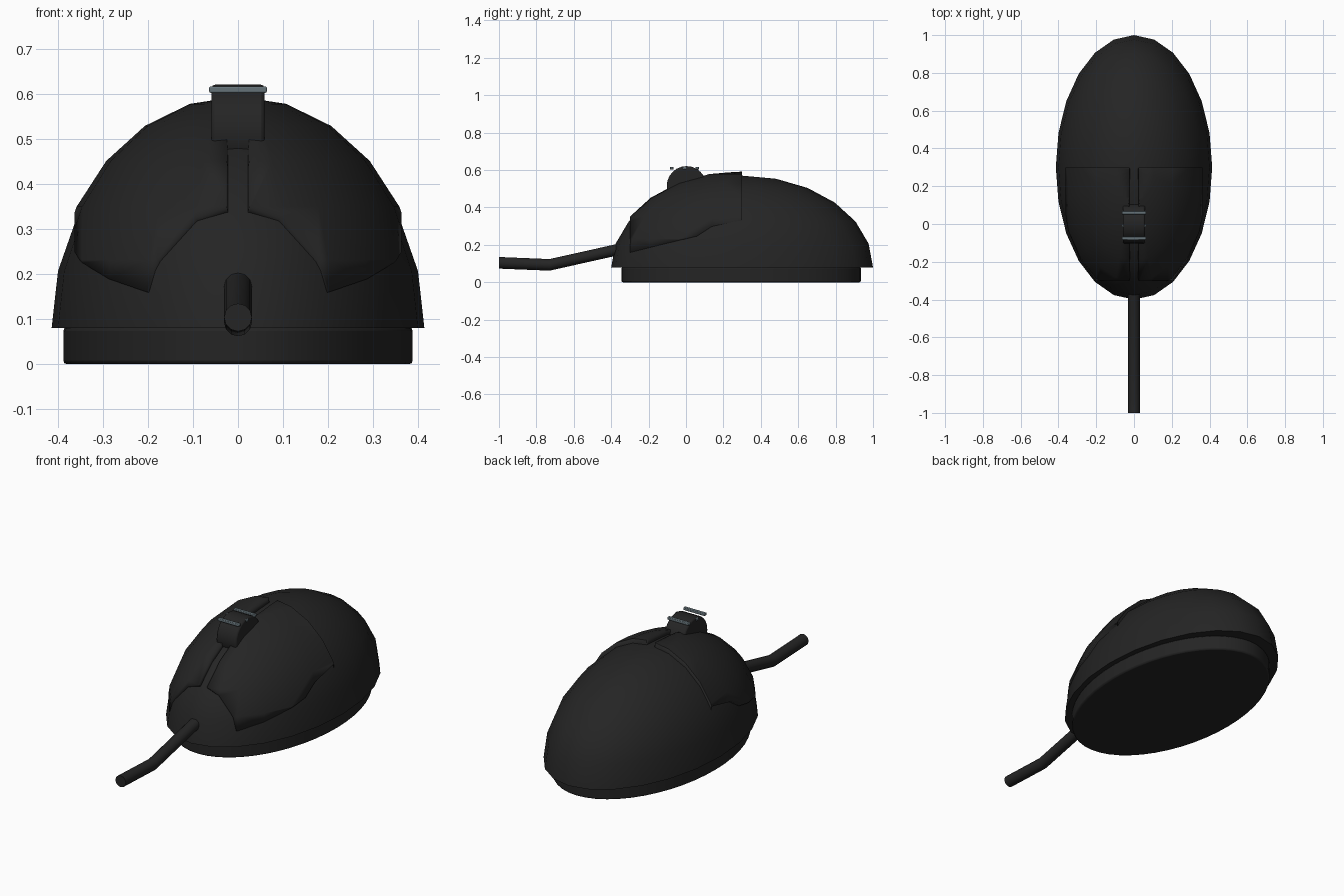
import bpy, bmesh, math
from mathutils import Vector, Matrix

if "Cube" in bpy.data.objects:
    bpy.data.objects.remove(bpy.data.objects["Cube"])


def material(name, rgb):
    m = bpy.data.materials.new(name)
    m.use_nodes = True
    m.diffuse_color = (*rgb, 1)
    m.node_tree.nodes["Principled BSDF"].inputs["Base Color"].default_value = (*rgb, 1)
    return m


BLACK = material("black plastic", (0.018, 0.018, 0.018))
GREY = material("steel grey", (0.13, 0.17, 0.19))


def finish(name, bm, mat, bevel=0, angle=35):
    bmesh.ops.recalc_face_normals(bm, faces=bm.faces)
    mesh = bpy.data.meshes.new(name)
    bm.to_mesh(mesh)
    bm.free()
    ob = bpy.data.objects.new(name, mesh)
    bpy.context.collection.objects.link(ob)
    mesh.materials.append(mat)
    bpy.ops.object.select_all(action='DESELECT')
    ob.select_set(True)
    bpy.context.view_layer.objects.active = ob
    bpy.ops.object.shade_smooth_by_angle(angle=math.radians(angle))
    if bevel:
        b = ob.modifiers.new("Bevel", 'BEVEL')
        b.width, b.segments, b.limit_method = bevel, 2, 'ANGLE'
        b.angle_limit = math.radians(40)
    return ob


def ellipsoid(z):
    bm = bmesh.new()
    bmesh.ops.create_uvsphere(bm, u_segments=24, v_segments=12, radius=1)
    bmesh.ops.transform(bm, verts=bm.verts, matrix=Matrix.Translation((0, 0.3, z))
                        @ Matrix.Diagonal((0.414, 0.7, 0.49, 1)))
    return bm


def cut(bm, point, outward):
    geom = bm.verts[:] + bm.edges[:] + bm.faces[:]
    return bmesh.ops.bisect_plane(bm, geom=geom, plane_co=point, plane_no=outward,
                                  clear_outer=True)["geom_cut"]


# Domed shell, closed underneath
bm = ellipsoid(0.08)
cut(bm, (0, 0, 0.08), (0, 0, -1))
bmesh.ops.holes_fill(bm, edges=bm.edges[:], sides=0)
finish("shell", bm, BLACK)

# Oval base
bm = bmesh.new()
bmesh.ops.create_cone(bm, cap_ends=True, segments=48, radius1=1, radius2=1, depth=0.082)
bmesh.ops.transform(bm, verts=bm.verts, matrix=Matrix.Translation((0, 0.295, 0.041))
                    @ Matrix.Diagonal((0.388, 0.64, 1, 1)))
finish("base", bm, BLACK, 0.008)

# Raised click buttons, mirrored either side of the centre groove
bm = ellipsoid(0.105)
cut(bm, (0.025, 0, 0), (-1, 0, 0))
cut(bm, (0.363, 0, 0), (1, 0, 0))
cut(bm, (0, -0.3, 0), (0, -1, 0))
cut(bm, (0, 0.3, 0), (0, 1, 0))
cut(bm, (0, 0, 0.235), (0, 0.25, -1))
buttons = finish("click_buttons", bm, BLACK)
solid = buttons.modifiers.new("Thickness", 'SOLIDIFY')
solid.thickness, solid.offset = 0.035, -1
buttons.modifiers.new("Mirror", 'MIRROR')

# Scroll wheel
bm = bmesh.new()
bmesh.ops.create_cone(bm, cap_ends=True, segments=24, radius1=0.106, radius2=0.106,
                      depth=0.118, matrix=Matrix.Translation((0, 0.003, 0.515))
                      @ Matrix.Rotation(math.pi / 2, 4, 'Y'))
finish("scroll_wheel", bm, BLACK, 0.008)

# Grip bars across the wheel
for i, y in enumerate((-0.076, -0.008, 0.06)):
    bm = bmesh.new()
    bmesh.ops.create_cube(bm, size=1, matrix=Matrix.Translation((0, y, 0.61))
                          @ Matrix.Diagonal((0.128, 0.018, 0.014, 1)))
    finish(f"grip_bar_{i + 1}", bm, GREY, 0.003)

# Cable, swept as a round section along a bent path
path = [Vector((0, y, z)) for y, z in ((-0.25, 0.2), (-0.73, 0.093), (-1, 0.104))]
bm = bmesh.new()
rings = []
for p in path:
    rings.append([bm.verts.new(p + Vector((math.cos(a), 0, math.sin(a))) * 0.031)
                  for a in (math.tau * k / 12 for k in range(12))])
for low, high in zip(rings, rings[1:]):
    for k in range(12):
        j = (k + 1) % 12
        bm.faces.new((low[k], low[j], high[j], high[k]))
bm.faces.new(rings[0])
bm.faces.new(rings[-1])
finish("cable", bm, BLACK)
